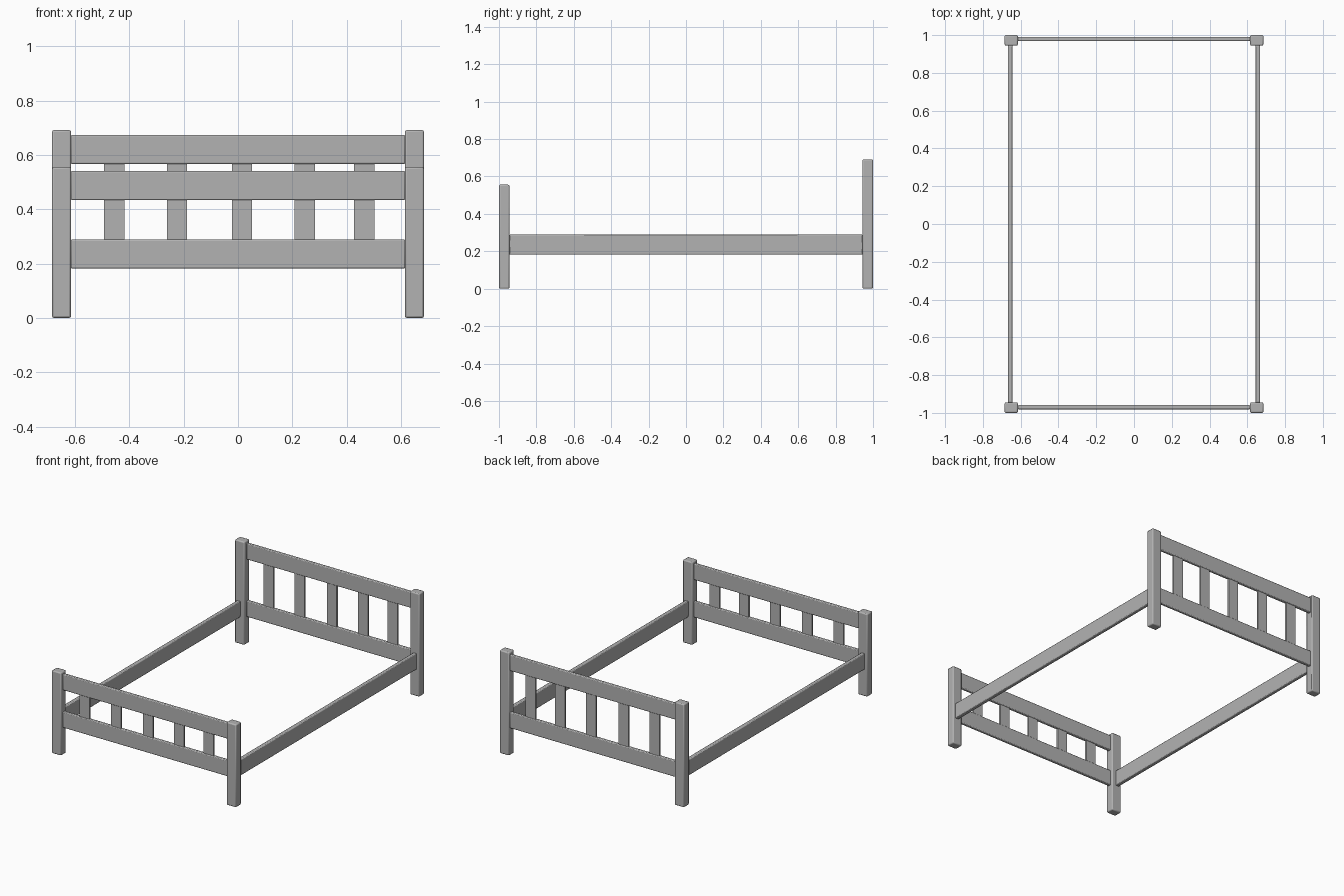
import bpy

cube = bpy.data.objects.get("Cube")
if cube:
    bpy.data.objects.remove(cube, do_unlink=True)

# One grey for the whole frame
grey = bpy.data.materials.new("grey")
grey.use_nodes = True
colour = (0.45, 0.45, 0.45, 1)
grey.diffuse_color = colour
grey.node_tree.nodes["Principled BSDF"].inputs["Base Color"].default_value = colour


def board(name, x, y, z, bevel=0.005):
    """Box between (low, high) limits on each axis, with softened edges."""
    limits = (x, y, z)
    bpy.ops.mesh.primitive_cube_add(size=1, location=[(a + b) / 2 for a, b in limits])
    obj = bpy.context.object
    obj.name = name
    obj.scale = [b - a for a, b in limits]
    bpy.ops.object.transform_apply(location=False, rotation=False, scale=True)
    obj.data.materials.append(grey)
    if bevel:
        mod = obj.modifiers.new("soft_edges", "BEVEL")
        mod.width = bevel
        mod.segments = 2
        bpy.ops.object.shade_smooth_by_angle()
    return obj


def around(centre, width):
    return (centre - width / 2, centre + width / 2)


POST_X, POST_Y = 0.65, 0.972
RAIL_HEIGHT = 0.107
LOW_RAIL = (0.182, 0.182 + RAIL_HEIGHT)
SLATS = (-0.456, -0.224, 0.015, 0.246, 0.465)

# Footboard and headboard: name, post centre y, rail centre y, post top, top rail base
for end, post_y, rail_y, post_top, rail_base in (
        ("footboard", -POST_Y, -0.970, 0.556, 0.434),
        ("headboard", POST_Y, 0.979, 0.692, 0.567)):
    for side, sign in (("left", 1), ("right", -1)):
        board(f"{end}_{side}_post", around(sign * POST_X, 0.07),
              around(post_y, 0.056), (0, post_top), 0.007)
    span = (-0.616, 0.616)
    board(f"{end}_low_rail", span, around(rail_y, 0.022), LOW_RAIL)
    board(f"{end}_top_rail", span, around(rail_y, 0.022),
          (rail_base, rail_base + RAIL_HEIGHT))
    for i, x in enumerate(SLATS, 1):
        board(f"{end}_slat_{i}", around(x, 0.074), around(rail_y, 0.012),
              (LOW_RAIL[1] - 0.01, rail_base + 0.01), 0)

# Long side rails
for side, sign in (("left", 1), ("right", -1)):
    board(f"{side}_side_rail", around(sign * 0.655, 0.026), (-0.945, 0.945), LOW_RAIL)
